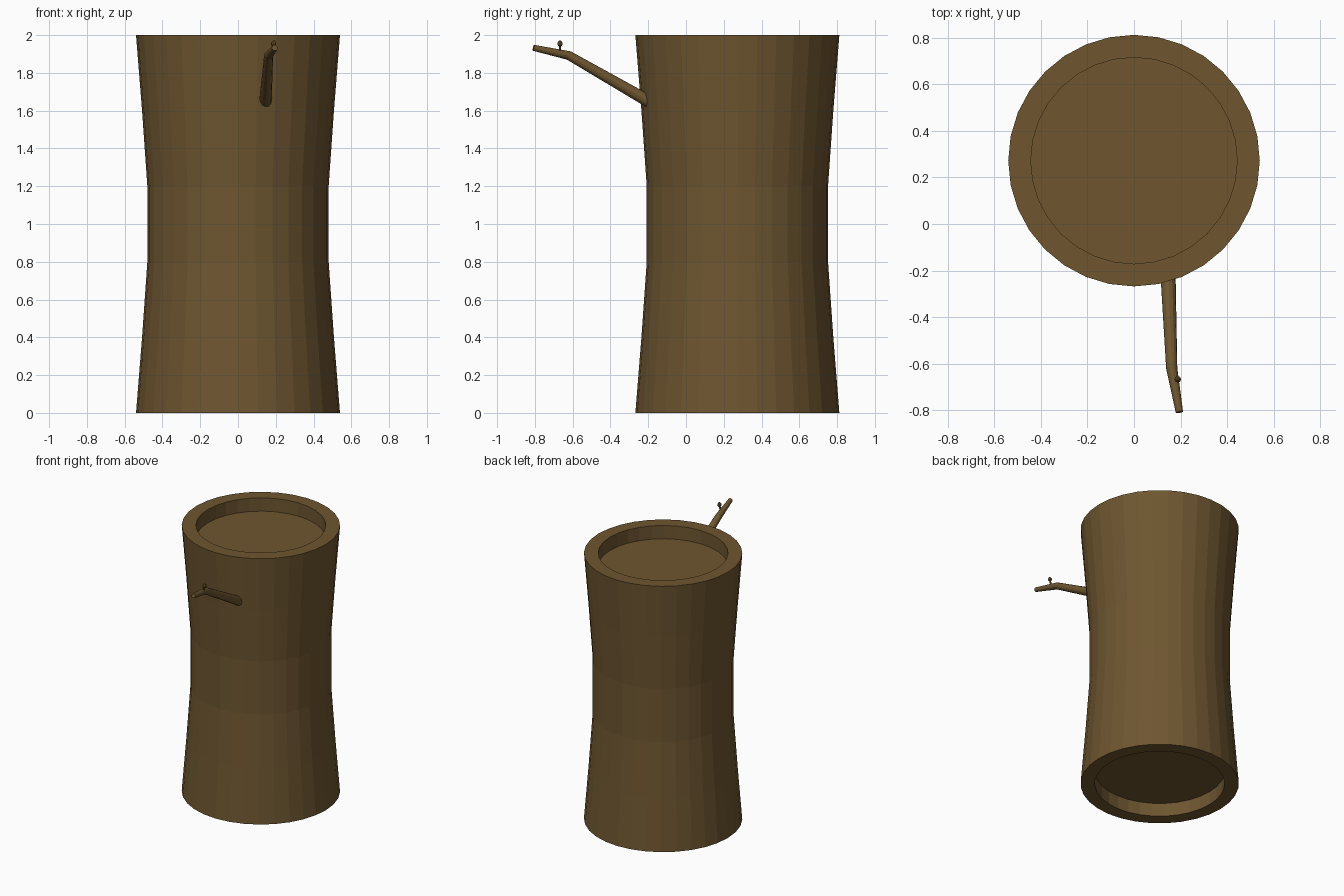
import bpy, bmesh, math
from mathutils import Vector

if "Cube" in bpy.data.objects:
    bpy.data.objects.remove(bpy.data.objects["Cube"])

bark = bpy.data.materials.new("bark brown")
bark.diffuse_color = (0.156, 0.093, 0.030, 1)
bark.use_nodes = True
bark.node_tree.nodes["Principled BSDF"].inputs["Base Color"].default_value = bark.diffuse_color


def loft(name, rings, caps=True):
    """Join a list of rings (lists of points) into one closed skin."""
    bm = bmesh.new()
    loops = [[bm.verts.new(p) for p in ring] for ring in rings]
    n = len(loops[0])
    for a, b in zip(loops, loops[1:]):
        for i in range(n):
            j = (i + 1) % n
            bm.faces.new((a[i], a[j], b[j], b[i]))
    if caps:
        bm.faces.new(loops[0][::-1])
        bm.faces.new(loops[-1])
    bmesh.ops.recalc_face_normals(bm, faces=bm.faces)
    me = bpy.data.meshes.new(name)
    bm.to_mesh(me)
    bm.free()
    me.materials.append(bark)
    ob = bpy.data.objects.new(name, me)
    bpy.context.collection.objects.link(ob)
    return ob


def circle(c, r, axis, n):
    """Ring of n points around c, facing along axis."""
    q = Vector((0, 0, 1)).rotation_difference(Vector(axis).normalized())
    return [Vector(c) + q @ Vector((r * math.cos(2 * math.pi * i / n),
                                    r * math.sin(2 * math.pi * i / n), 0))
            for i in range(n)]


def tube(name, path, n):
    """Tapered tube along (x, y, z, radius) points."""
    pts = [Vector(p[:3]) for p in path]
    rings = []
    for i, p in enumerate(path):
        d = pts[min(i + 1, len(pts) - 1)] - pts[max(i - 1, 0)]
        rings.append(circle(pts[i], p[3], d, n))
    return loft(name, rings)


# Trunk: waisted log with a shallow recess in both ends
profile = [(0.443, 0.10), (0.443, 0.0), (0.54, 0.0), (0.508, 0.4), (0.48, 0.8),
           (0.48, 1.2), (0.508, 1.6), (0.54, 2.0), (0.443, 2.0), (0.443, 1.90)]
loft("trunk", [circle((0, 0.272, z), r, (0, 0, 1), 32) for r, z in profile])

# Bent branch on the front
tube("branch", [(0.145, -0.19, 1.645, 0.033), (0.162, -0.62, 1.892, 0.024),
                (0.195, -0.808, 1.933, 0.016)], 12)

# Little bud on the branch
tube("bud", [(0.175, -0.667, 1.90, 0.006), (0.186, -0.667, 1.938, 0.006),
             (0.188, -0.667, 1.950, 0.014), (0.189, -0.667, 1.960, 0.013),
             (0.190, -0.667, 1.972, 0.004)], 8)
